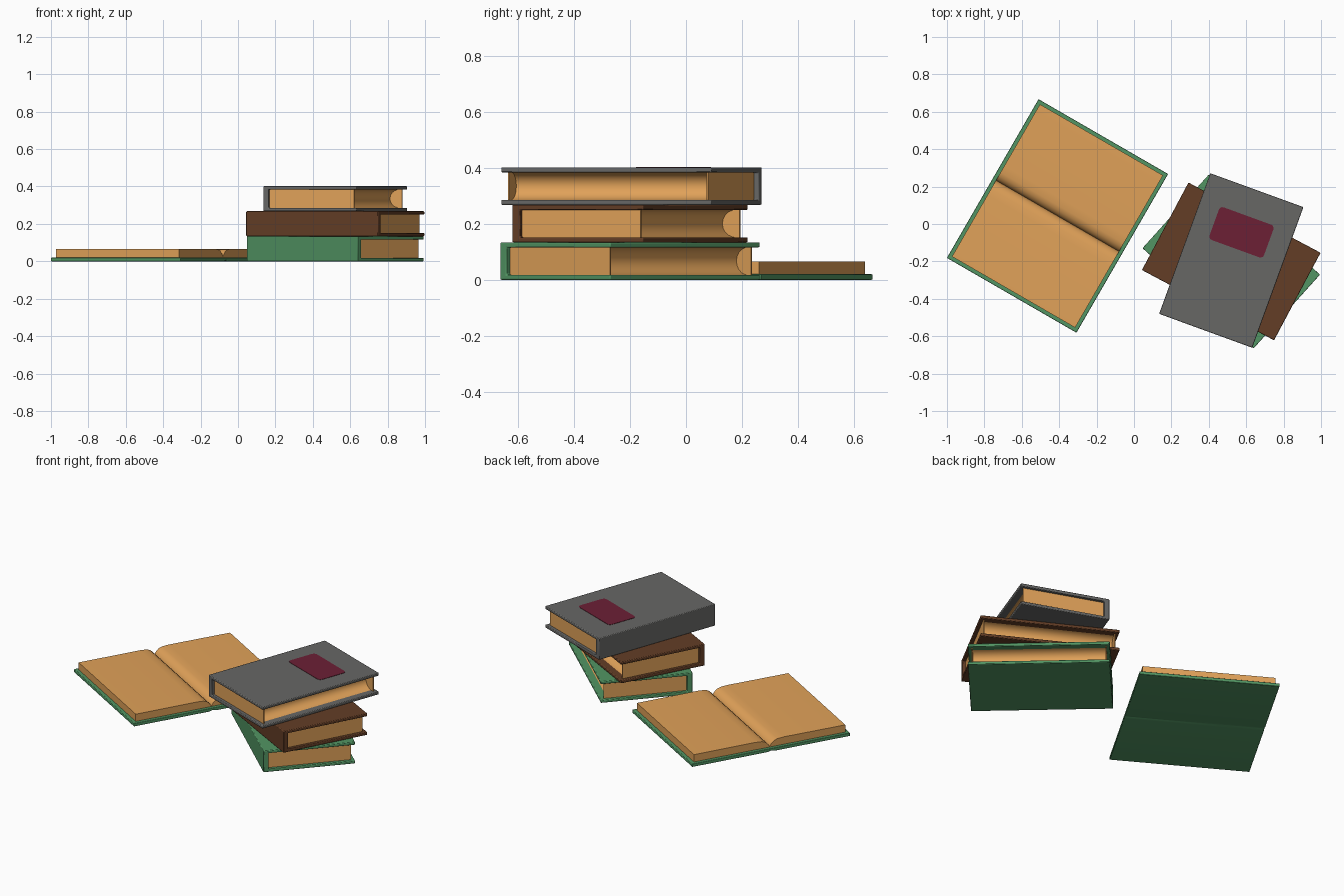
import bpy, bmesh, math

if "Cube" in bpy.data.objects:
    bpy.data.objects.remove(bpy.data.objects["Cube"])


def material(name, r, g, b):
    m = bpy.data.materials.new(name)
    m.diffuse_color = (r, g, b, 1)
    m.use_nodes = True
    m.node_tree.nodes["Principled BSDF"].inputs["Base Color"].default_value = m.diffuse_color
    return m


PAPER = material("paper orange", .75, .36, .10)
GREEN = material("cloth green", .085, .30, .125)
BROWN = material("leather brown", .125, .047, .019)
GREY = material("cover grey", .135, .135, .13)
RED = material("label crimson", .15, .014, .036)


def extrude(name, profile, y0, y1, mat, place, bevel=0):
    """Extrude an x-z profile from y0 to y1, then place as (x, y, z, angle)."""
    bm = bmesh.new()
    a = [bm.verts.new((x, y0, z)) for x, z in profile]
    b = [bm.verts.new((x, y1, z)) for x, z in profile]
    n = len(profile)
    bm.faces.new(a)
    bm.faces.new(b[::-1])
    for i in range(n):
        j = (i + 1) % n
        bm.faces.new((a[j], a[i], b[i], b[j]))
    bmesh.ops.recalc_face_normals(bm, faces=bm.faces)
    me = bpy.data.meshes.new(name)
    bm.to_mesh(me)
    bm.free()
    ob = bpy.data.objects.new(name, me)
    bpy.context.collection.objects.link(ob)
    me.materials.append(mat)
    ob.location = place[:3]
    ob.rotation_euler.z = math.radians(place[3])
    if bevel:
        mod = ob.modifiers.new("soft edges", 'BEVEL')
        mod.width = bevel
        mod.segments = 2
        mod.limit_method = 'ANGLE'
    bpy.ops.object.select_all(action='DESELECT')
    ob.select_set(True)
    bpy.context.view_layer.objects.active = ob
    bpy.ops.object.shade_smooth_by_angle(angle=math.radians(35))
    return ob


W, L, H = .53, .80, .134       # closed book size
T, SPINE, INSET = .018, .03, .02


def closed_book(name, mat, place):
    # wrap-around cover, spine on local -x
    w = W / 2
    cover = [(-w, 0), (w, 0), (w, T), (-w + SPINE, T),
             (-w + SPINE, H - T), (w, H - T), (w, H), (-w, H)]
    extrude(name + "_cover", cover, -L / 2, L / 2, mat, place, .004)
    # page block with hollowed fore-edge
    x0, x1, y = -w + SPINE - .005, w - INSET, L / 2 - INSET
    z0, z1 = T - .002, H - T + .002
    hollow = []
    for i in range(11):
        t = math.pi * i / 10
        hollow.append((x1 - .07 * math.sin(t) ** .8 if 0 < i < 10 else x1,
                       H / 2 - (z1 - z0) / 2 * math.cos(t)))
    extrude(name + "_pages", [(x0, z0)] + hollow + [(x0, z1)], -y + .005, y - .005, PAPER, place)
    # flat ends of the page block
    for side, a in (("bottom", -y), ("top", y - .006)):
        extrude(name + "_page_" + side, [(x0, z0), (x1, z0), (x1, z1), (x0, z1)],
                a, a + .006, PAPER, place)


# stack of three books
closed_book("lower_book", GREEN, (.52, -.20, 0, 48))
closed_book("middle_book", BROWN, (.52, -.20, H, 62))
TOP = (.52, -.195, 2 * H, -20)
closed_book("upper_book", GREY, TOP)

# rounded label on the upper cover
corners = []
r = .02
for cx, cy, start in ((.155 - r, .093 - r, 0), (-.155 + r, .093 - r, 90),
                      (-.155 + r, -.093 + r, 180), (.155 - r, -.093 + r, 270)):
    for k in range(4):
        a = math.radians(start + 30 * k)
        corners.append((cx + r * math.cos(a), cy + r * math.sin(a)))
label = extrude("upper_book_label", corners, 0, .004, RED, (0, 0, 0, 0))
for v in label.data.vertices:
    x, d, y = v.co
    v.co = (x, y + .16, 3 * H - .002 + d)
label.data.flip_normals()
label.location = (TOP[0], TOP[1], 0)
label.rotation_euler.z = math.radians(TOP[3])

# open book: cover with a shallow crease, then the two page halves
OPEN = (-.409, .043, 0, 60)
extrude("open_cover", [(-.49, 0), (-.02, 0), (0, .006), (.02, 0), (.49, 0), (.49, .02), (-.49, .02)],
        -.40, .40, GREEN, OPEN, .003)
half = [(.012, .042), (.028, .056), (.05, .063), (.09, .066), (.47, .065), (.47, .019)]
for name, s in (("open_pages_left", -1), ("open_pages_right", 1)):
    extrude(name, [(0, .019), (0, .024)] + [(s * x, z) for x, z in half],
            -.38, .38, PAPER, OPEN)
